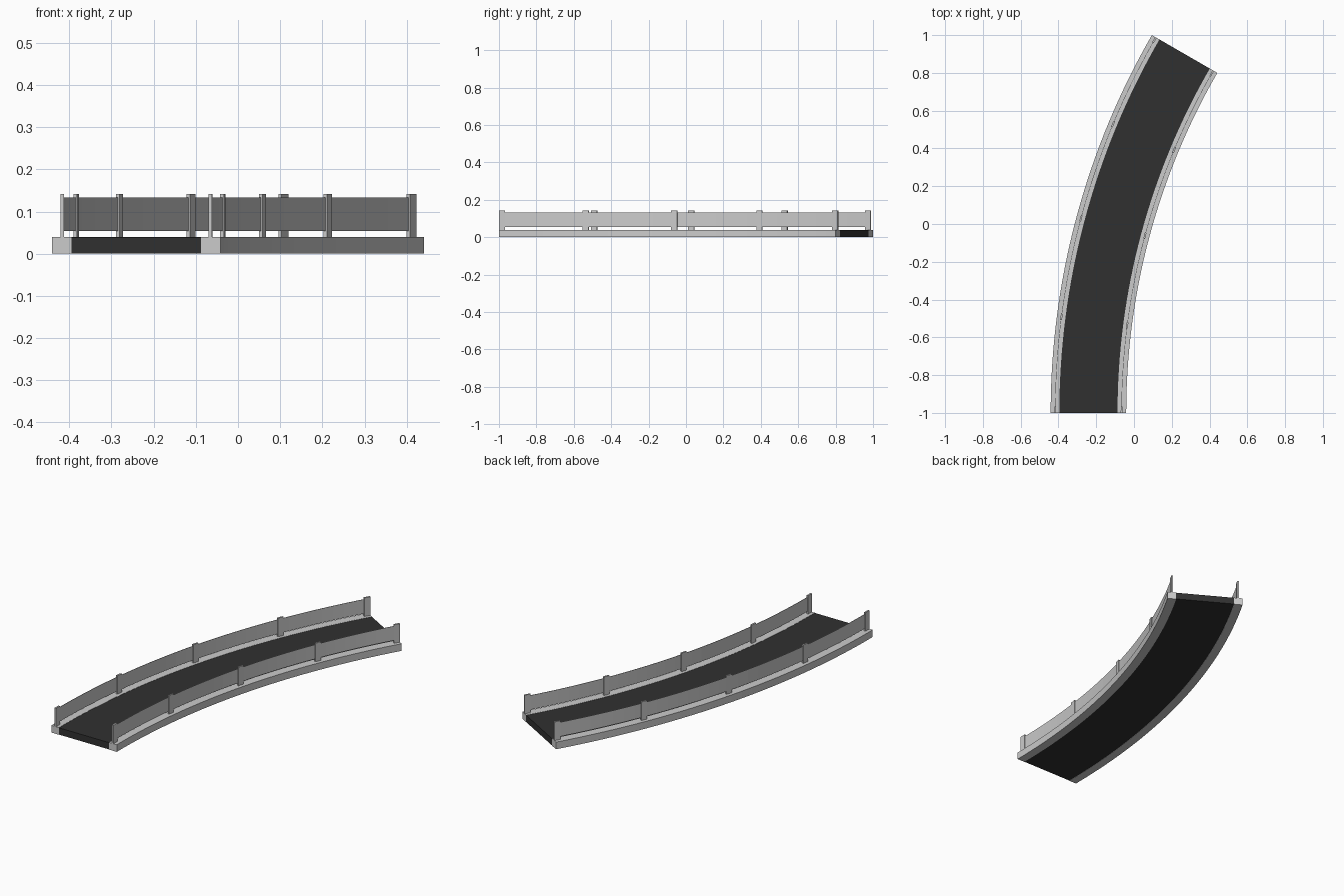
import bpy, bmesh
from math import sin, cos, radians

if "Cube" in bpy.data.objects:
    bpy.data.objects.remove(bpy.data.objects["Cube"])

CX, CY = 3.5588, -1.0          # centre of the curve
R_OUT, R_IN, CURB = 4.0, 3.6, 0.046
SWEEP, SEGS = 30.0, 32


def point(r, deg, z):
    a = radians(deg)
    return (CX - r * cos(a), CY + r * sin(a), z)


def arc_box(name, r0, r1, z0, z1, a0=0.0, a1=SWEEP, segs=SEGS):
    """Rectangular section swept along the curve, closed at both ends."""
    bm = bmesh.new()
    rings = []
    for i in range(segs + 1):
        a = a0 + (a1 - a0) * i / segs
        rings.append([bm.verts.new(point(r, a, z))
                      for r, z in ((r0, z0), (r1, z0), (r1, z1), (r0, z1))])
    for p, q in zip(rings, rings[1:]):
        for k in range(4):
            n = (k + 1) % 4
            bm.faces.new((p[k], p[n], q[n], q[k]))
    bm.faces.new(rings[0])
    bm.faces.new(rings[-1])
    bmesh.ops.recalc_face_normals(bm, faces=bm.faces)
    mesh = bpy.data.meshes.new(name)
    bm.to_mesh(mesh)
    bm.free()
    obj = bpy.data.objects.new(name, mesh)
    bpy.context.collection.objects.link(obj)
    return obj


# Road deck
asphalt = bpy.data.materials.new("asphalt")
asphalt.diffuse_color = (0.03, 0.03, 0.03, 1)
asphalt.use_nodes = True
asphalt.node_tree.nodes["Principled BSDF"].inputs["Base Color"].default_value = asphalt.diffuse_color
road = arc_box("road_deck", R_IN + CURB, R_OUT - CURB, 0.001, 0.0385)
road.data.materials.append(asphalt)

# Curbs, guard rails and posts on both sides
sides = {"inner": (R_IN, R_IN + CURB, R_IN + 0.0245),
         "outer": (R_OUT - CURB, R_OUT, R_OUT - 0.0245)}
for side, (r0, r1, rail_r) in sides.items():
    arc_box(side + "_curb", r0, r1, 0.0, 0.0395)
    half = 0.0165 / rail_r * 57.2958
    arc_box(side + "_guard_rail", rail_r - 0.001, rail_r + 0.001,
            0.054, 0.133, half, SWEEP - half)
    for i, a in enumerate((half, 7.35, 15.0, 22.6, SWEEP - half)):
        arc_box(f"{side}_post_{i + 1}", rail_r - 0.0045, rail_r + 0.0045,
                0.0395, 0.142, a - half, a + half, 1)
